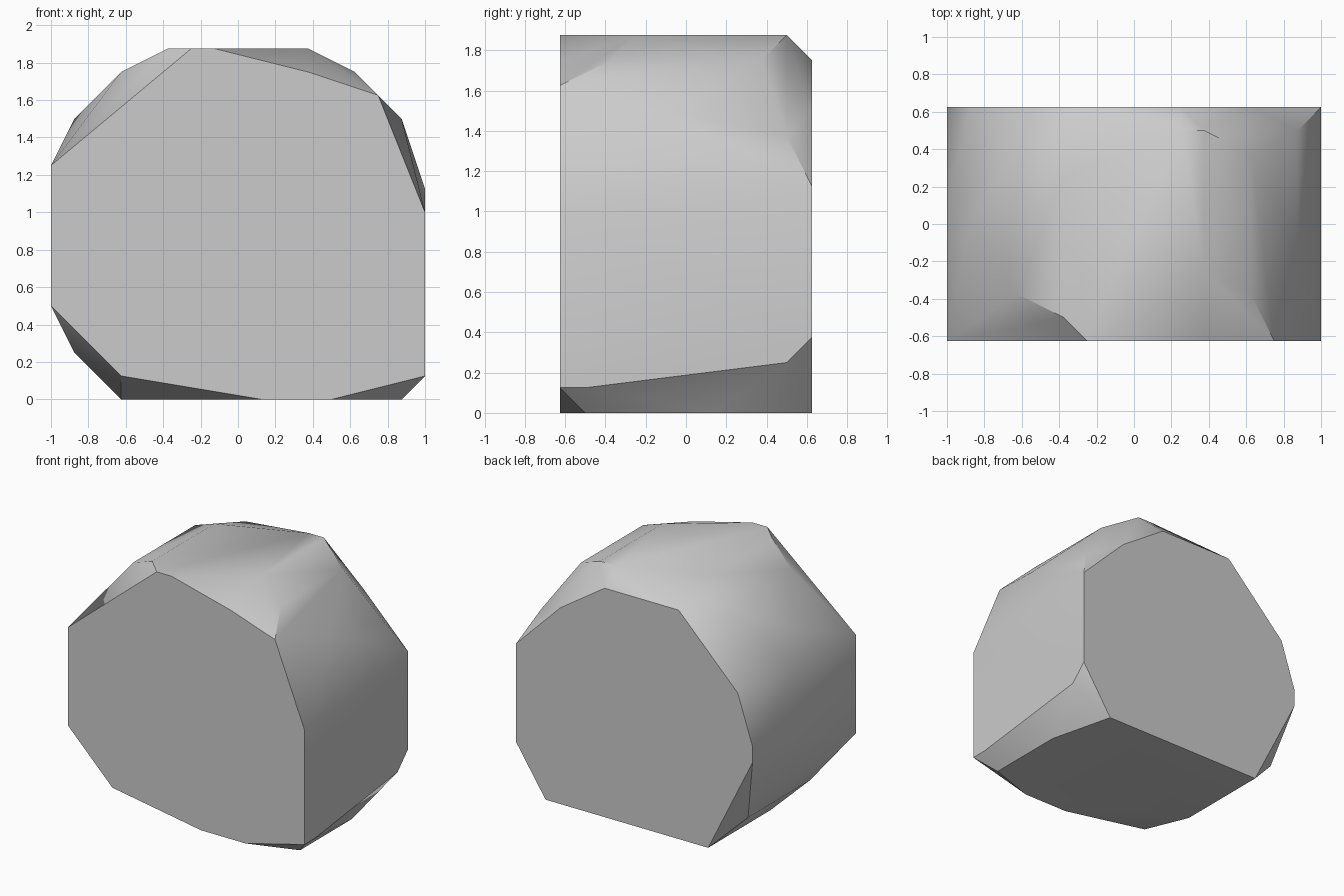
import bpy, bmesh

old = bpy.data.objects.get("Cube")
if old:
    bpy.data.objects.remove(old, do_unlink=True)

# All corners sit on a grid of eighths
GRID = 1 / 8
HALF_DEPTH = 5

# Flat front and back outlines (x, z)
front_outline = [(-8, 10), (-2, 15), (-1, 15), (3, 14), (6, 13), (8, 8),
                 (8, 1), (4, 0), (1, 0), (-5, 1), (-8, 4)]
back_outline = [(8, 9), (5, 12), (2, 14), (-3, 14), (-7, 10), (-8, 7),
                (-8, 6), (-5, 0), (6, 0), (8, 3)]

# Chipped corners between the two faces (x, y, z)
crown_corners = [(-3, -4, 15), (-3, 2, 15), (2, 4, 15), (3, 4, 15), (3, -2, 15),
                 (5, -3, 14), (5, 3, 14), (-5, -3, 14), (-5, 3, 14)]
flank_corners = [(7, -1, 12), (7, 4, 11), (-7, 0, 12), (-8, 1, 10)]
base_corners = [(8, 4, 2), (8, -4, 1), (7, 1, 0), (7, -4, 0),
                (-5, -1, 0), (-7, -2, 2), (-7, 4, 2)]

corners = [(x, -HALF_DEPTH, z) for x, z in front_outline]
corners += [(x, HALF_DEPTH, z) for x, z in back_outline]
corners += crown_corners + flank_corners + base_corners

# Wrap the corners in one faceted boulder
bm = bmesh.new()
for corner in corners:
    bm.verts.new([c * GRID for c in corner])
hull = bmesh.ops.convex_hull(bm, input=bm.verts[:])
loose = {g for g in hull["geom_interior"] + hull["geom_unused"]
         if isinstance(g, bmesh.types.BMVert)}
bmesh.ops.delete(bm, geom=list(loose), context="VERTS")
bmesh.ops.dissolve_limit(bm, angle_limit=0.01, verts=bm.verts[:], edges=bm.edges[:])
bmesh.ops.recalc_face_normals(bm, faces=bm.faces[:])

mesh = bpy.data.meshes.new("boulder")
bm.to_mesh(mesh)
bm.free()
boulder = bpy.data.objects.new("boulder", mesh)
bpy.context.collection.objects.link(boulder)

# Plain stone colour
stone = bpy.data.materials.new("stone_grey")
stone.use_nodes = True
colour = (0.6, 0.6, 0.6, 1)
stone.diffuse_color = colour
stone.node_tree.nodes["Principled BSDF"].inputs["Base Color"].default_value = colour
mesh.materials.append(stone)

# Soft facets with crisp rims
bpy.ops.object.select_all(action="DESELECT")
boulder.select_set(True)
bpy.context.view_layer.objects.active = boulder
bpy.ops.object.shade_smooth_by_angle(angle=0.5236)
